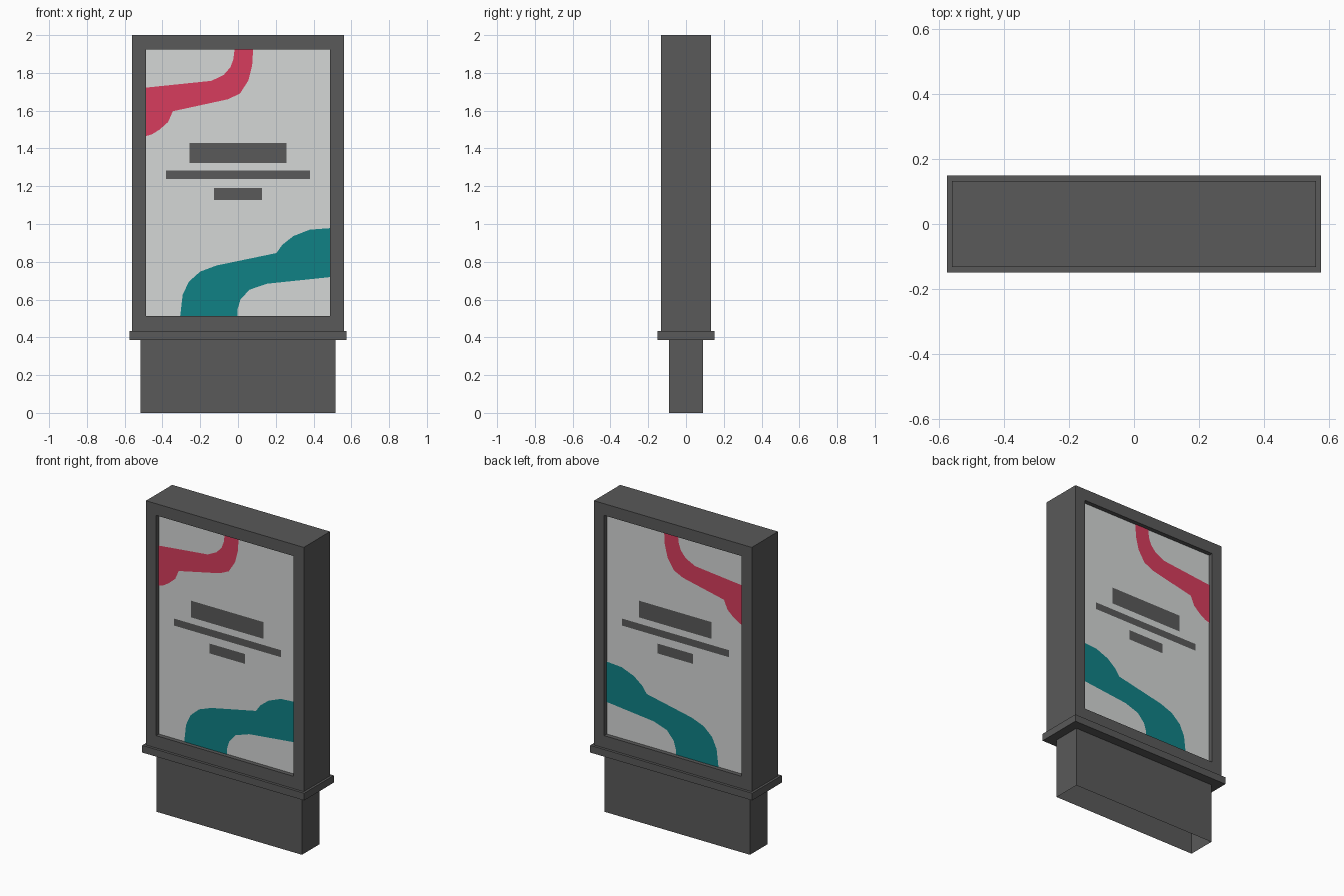
import bpy
import bmesh

if "Cube" in bpy.data.objects:
    bpy.data.objects.remove(bpy.data.objects["Cube"])


def material(name, rgb):
    m = bpy.data.materials.new(name)
    m.diffuse_color = (*rgb, 1)
    m.use_nodes = True
    m.node_tree.nodes["Principled BSDF"].inputs["Base Color"].default_value = m.diffuse_color
    return m


GREY = material("dark grey", (0.10, 0.10, 0.10))
PAPER = material("light grey", (0.66, 0.68, 0.67))
RED = material("crimson", (0.68, 0.046, 0.11))
TEAL = material("teal", (0.005, 0.22, 0.235))


def finish(name, bm, mat):
    me = bpy.data.meshes.new(name)
    bm.to_mesh(me)
    bm.free()
    me.materials.append(mat)
    ob = bpy.data.objects.new(name, me)
    bpy.context.collection.objects.link(ob)
    return ob


def box(name, hx, hy, z0, z1, mat, open_ends=False):
    bm = bmesh.new()
    bmesh.ops.create_cube(bm, size=2)
    for v in bm.verts:
        v.co = (v.co.x * hx, v.co.y * hy, z0 if v.co.z < 0 else z1)
    if open_ends:
        bm.normal_update()
        ends = [f for f in bm.faces if abs(f.normal.z) > 0.9]
        bmesh.ops.delete(bm, geom=ends, context='FACES')
    return finish(name, bm, mat)


def plate(name, points, depth, mat):
    """Flat shape at y = depth, facing outwards on its own side."""
    bm = bmesh.new()
    f = bm.faces.new([bm.verts.new((x, depth, z)) for x, z in points])
    f.normal_update()
    if f.normal.y * depth < 0:
        f.normal_flip()
    return finish(name, bm, mat)


def rect(hx, z0, z1):
    return [(-hx, z0), (hx, z0), (hx, z1), (-hx, z1)]


# Pedestal (hollow underneath) and ledge
box("pedestal", 0.517, 0.09, 0, 0.387, GREY, open_ends=True)
box("ledge", 0.575, 0.15, 0.387, 0.433, GREY)

# Display housing: rectangular rings bridged from one recess to the other
OUTER = rect(0.56, 0.433, 2.0)
INNER = rect(0.488, 0.512, 1.925)
FACE, RECESS = 0.133, 0.105
bm = bmesh.new()
rings = []
for shape, y in ((INNER, -RECESS), (INNER, -FACE), (OUTER, -FACE),
                 (OUTER, FACE), (INNER, FACE), (INNER, RECESS)):
    rings.append([bm.verts.new((x, y, z)) for x, z in shape])
for a, b in zip(rings, rings[1:]):
    for i in range(4):
        j = (i + 1) % 4
        bm.faces.new((a[i], a[j], b[j], b[i]))
bmesh.ops.recalc_face_normals(bm, faces=bm.faces)
# Outer walls must point outwards
bm.normal_update()
if any(f.normal.z < -0.9 and f.calc_center_median().z > 1.99 for f in bm.faces):
    bmesh.ops.reverse_faces(bm, faces=bm.faces)
finish("housing", bm, GREY)

# Poster artwork outlines
red_wave = [(-.018, 1.925), (.08, 1.925), (.075, 1.84), (.055, 1.76),
            (.01, 1.69), (-.055, 1.66), (-.345, 1.597), (-.37, 1.54),
            (-.415, 1.5), (-.455, 1.475), (-.488, 1.465), (-.488, 1.722),
            (-.14, 1.758), (-.075, 1.79), (-.04, 1.83), (-.025, 1.87)]
teal_wave = [(-.306, .512), (-.293, .625), (-.26, .695), (-.2, .748),
             (-.115, .78), (.203, .846), (.235, .89), (.293, .936),
             (.38, .97), (.488, .978), (.488, .719), (.155, .684),
             (.06, .652), (.013, .6), (-.003, .546), (-.003, .512)]
bars = [(0.257, 1.323, 1.43), (0.38, 1.238, 1.283), (0.126, 1.127, 1.19)]

# Same poster on both sides
for side, s in (("front", -1), ("back", 1)):
    art = s * (RECESS + 0.003)
    plate(side + "_poster", INNER, s * RECESS, PAPER)
    plate(side + "_red_wave", red_wave, art, RED)
    plate(side + "_teal_wave", teal_wave, art, TEAL)
    for n, b in enumerate(bars, 1):
        plate(f"{side}_bar_{n}", rect(*b), art, GREY)
